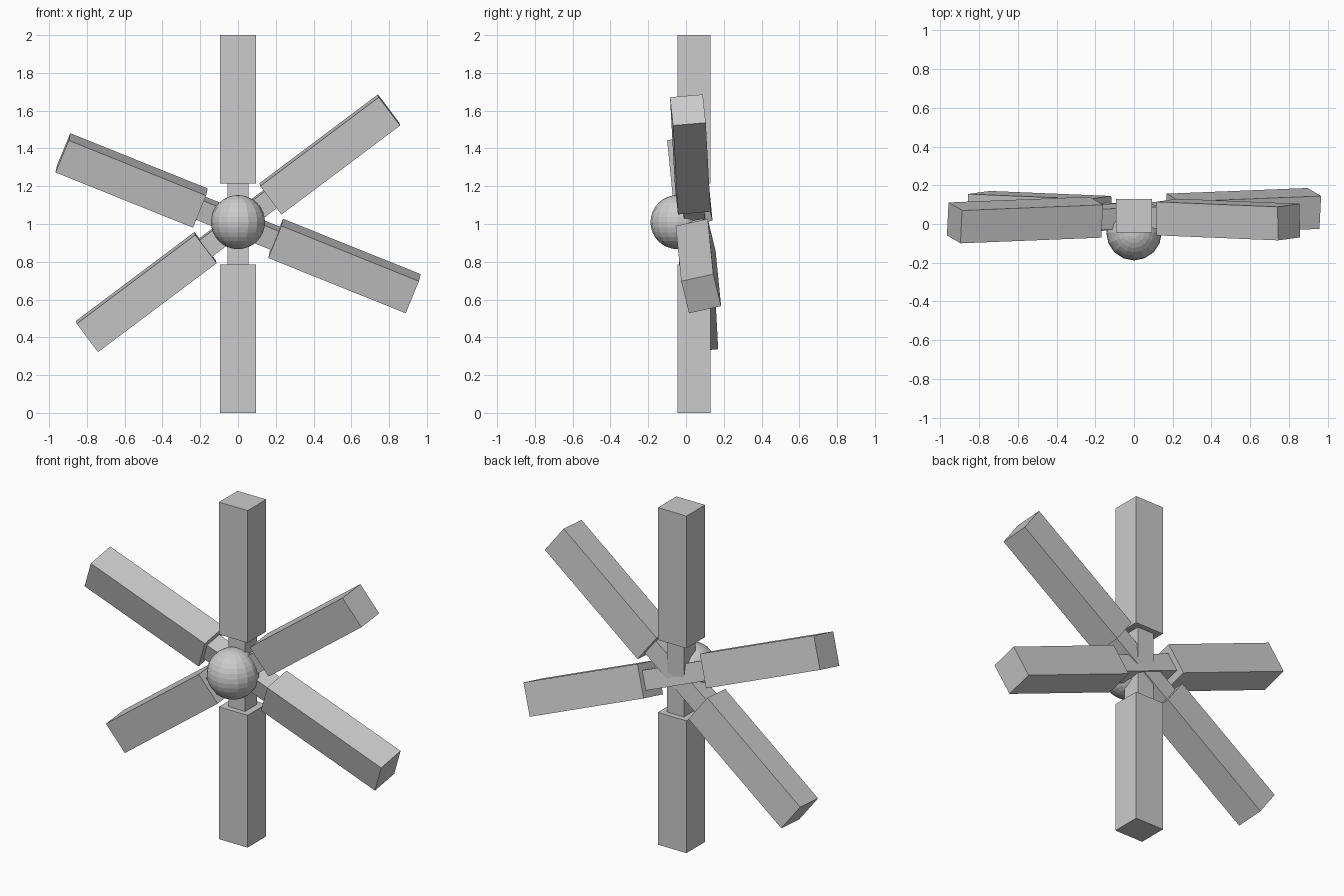
import bpy
from mathutils import Vector, Matrix

if "Cube" in bpy.data.objects:
    bpy.data.objects.remove(bpy.data.objects["Cube"])

CENTRE = Vector((0, 0.043, 1.0))


def box(name, axis, depth, offset, size, origin):
    # Box whose length follows axis and whose depth edge follows depth
    z = Vector(axis).normalized()
    y = Vector(depth)
    y = (y - y.dot(z) * z).normalized()
    x = y.cross(z)
    rot = Matrix((x, y, z)).transposed().to_4x4()
    bpy.ops.mesh.primitive_cube_add(size=1)
    ob = bpy.context.object
    ob.name = name
    ob.data.transform(Matrix.Diagonal((*size, 1)))
    ob.matrix_world = Matrix.Translation(origin + z * offset) @ rot
    return ob


# Three crossed beams: thin core through the middle, thick block on each end
beams = [
    ("upright", (0, 0, 1), (0, 1, 0), CENTRE),
    ("rising", (0.80, -0.033, 0.60), (-0.004, 0.17, 0.015), CENTRE + Vector((0, 0, 0.004))),
    ("falling", (0.92, 0.037, -0.37), (0.008, 0.165, 0.037), CENTRE + Vector((0, 0, 0.004))),
]
for label, axis, depth, origin in beams:
    box(label + "_core", axis, depth, 0, (0.11, 0.11, 0.46), origin)
    for side, s in (("a", 1), ("b", -1)):
        box(f"{label}_block_{side}", axis, depth, s * 0.6075,
            (0.188, 0.174, 0.785), origin)

# Faceted ball on the front of the hub
bpy.ops.mesh.primitive_uv_sphere_add(segments=16, ring_count=16, radius=0.143,
                                     location=(0, -0.045, 1.01))
bpy.context.object.name = "hub_ball"
